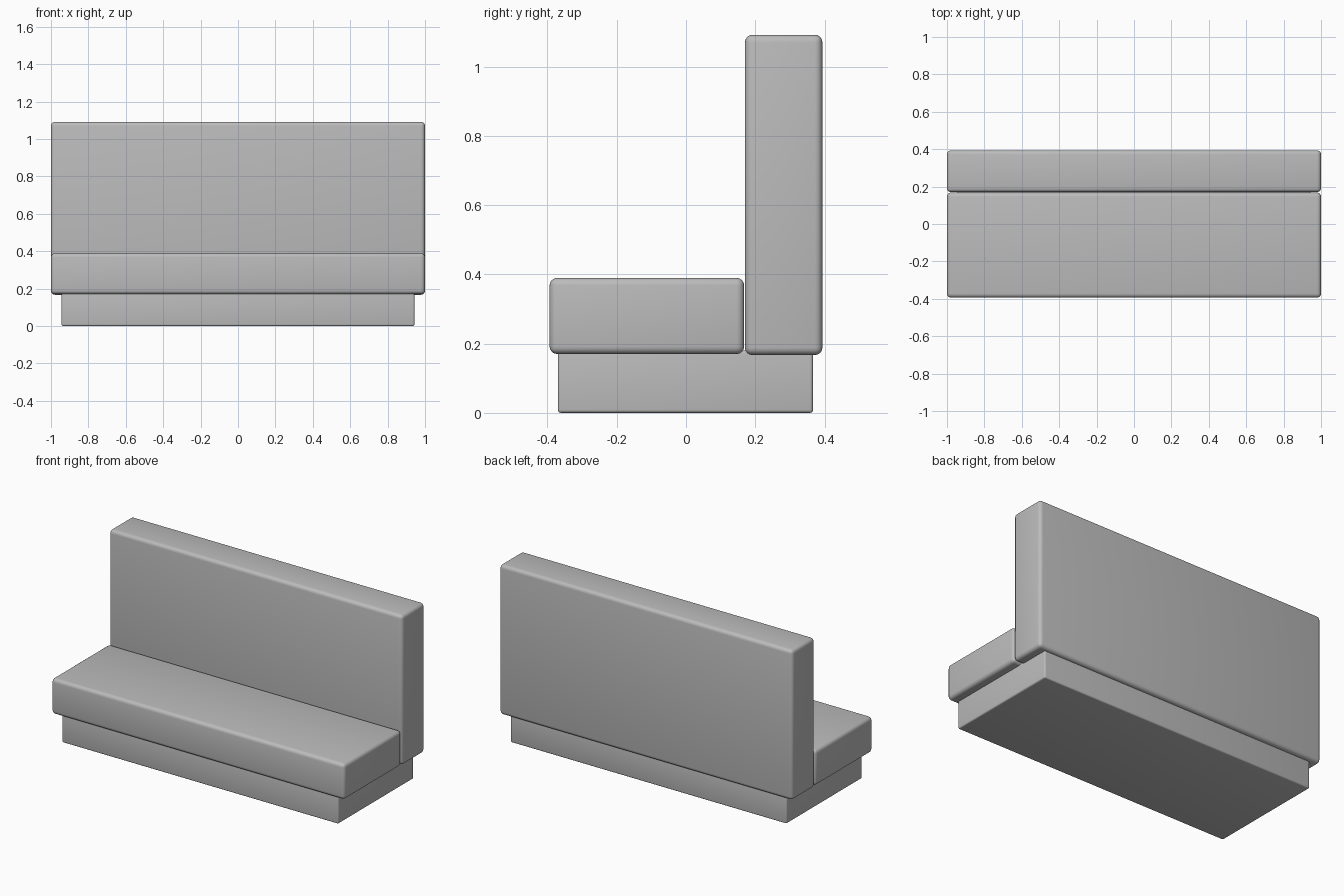
import bpy

cube = bpy.data.objects.get("Cube")
if cube:
    bpy.data.objects.remove(cube, do_unlink=True)

GREY = (0.5, 0.5, 0.5, 1)
grey = bpy.data.materials.new("plain grey")
grey.use_nodes = True
grey.diffuse_color = GREY
grey.node_tree.nodes["Principled BSDF"].inputs["Base Color"].default_value = GREY


def rounded_box(name, half_width, y_range, z_range, radius):
    """Box centred on x with softly rounded edges."""
    (y0, y1), (z0, z1) = y_range, z_range
    bpy.ops.mesh.primitive_cube_add(size=1, location=(0, (y0 + y1) / 2, (z0 + z1) / 2))
    box = bpy.context.object
    box.name = box.data.name = name
    box.scale = (2 * half_width, y1 - y0, z1 - z0)
    bpy.ops.object.transform_apply(location=False, rotation=False, scale=True)
    box.data.materials.append(grey)
    bevel = box.modifiers.new("rounded edges", "BEVEL")
    bevel.width = radius
    bevel.segments = 4
    bpy.ops.object.modifier_apply(modifier=bevel.name)
    bpy.ops.object.shade_smooth_by_angle()
    return box


# Recessed plinth, seat cushion and upright backrest
rounded_box("base", 0.943, (-0.37, 0.367), (0, 0.18), 0.009)
rounded_box("seat", 1.0, (-0.394, 0.168), (0.17, 0.39), 0.022)
rounded_box("backrest", 1.0, (0.17, 0.394), (0.167, 1.092), 0.022)
